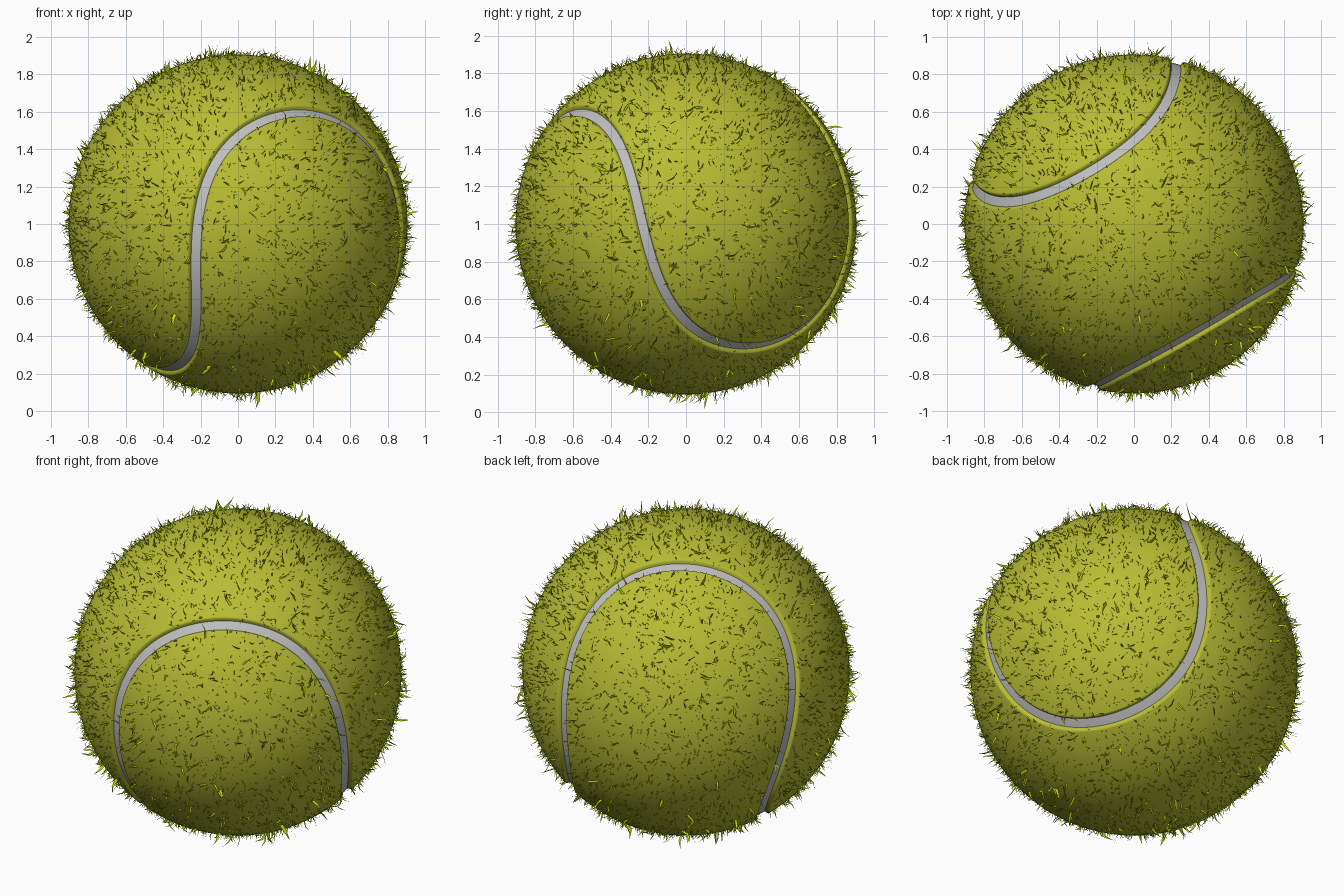
import bpy, bmesh, math, random
from mathutils import Vector, Matrix
from mathutils.kdtree import KDTree

if "Cube" in bpy.data.objects:
    bpy.data.objects.remove(bpy.data.objects["Cube"], do_unlink=True)

random.seed(7)
CENTRE = Vector((0, 0, 1))
BALL_R = 0.905
SEAM_R = 0.885
GROOVE_DEPTH = 0.04


def material(name, rgb):
    m = bpy.data.materials.new(name)
    m.use_nodes = True
    m.diffuse_color = (*rgb, 1)
    bsdf = m.node_tree.nodes["Principled BSDF"]
    bsdf.inputs["Base Color"].default_value = (*rgb, 1)
    bsdf.inputs["Roughness"].default_value = 0.9
    return m


def add_object(name, mesh, mat, smooth):
    mesh.materials.append(mat)
    for p in mesh.polygons:
        p.use_smooth = smooth
    ob = bpy.data.objects.new(name, mesh)
    ob.location = CENTRE
    bpy.context.collection.objects.link(ob)
    return ob


felt = material("felt yellow green", (0.475, 0.505, 0.034))
rubber = material("seam grey", (0.52, 0.52, 0.52))
fibre = material("fuzz green", (0.52, 0.70, 0.002))

# Orientation of the seam: spin, tilt, roll
TURN = (Matrix.Rotation(math.radians(-59), 3, 'Z')
        @ Matrix.Rotation(math.radians(12), 3, 'Y')
        @ Matrix.Rotation(math.radians(7), 3, 'X'))


def seam_point(u):
    """Closed two-lobed curve on the seam sphere, slightly squared off."""
    a, b, d = 0.7, 0.185, 0.028
    p = Vector((a * math.cos(u) - b * math.cos(3 * u) + d * math.cos(5 * u),
                a * math.sin(u) + b * math.sin(3 * u) + d * math.sin(5 * u),
                2.07 * math.sqrt(a * b) * math.cos(2 * u)))
    return TURN @ p.normalized() * SEAM_R


SAMPLES = 1600
tree = KDTree(SAMPLES)
for i in range(SAMPLES):
    tree.insert(seam_point(math.tau * i / SAMPLES), i)
tree.balance()


def seam_distance(direction):
    return tree.find(direction * SEAM_R)[2]


# Ball: sphere refined along the seam, then pressed in to form the groove
bm = bmesh.new()
bmesh.ops.create_icosphere(bm, subdivisions=6, radius=BALL_R)
near = [e for e in bm.edges
        if min(seam_distance(v.co.normalized()) for v in e.verts) < 0.06]
bmesh.ops.subdivide_edges(bm, edges=near, cuts=4, use_grid_fill=True)
bmesh.ops.triangulate(bm, faces=[f for f in bm.faces if len(f.verts) > 3])
for v in bm.verts:
    n = v.co.normalized()
    s = min(max((seam_distance(n) - 0.012) / 0.028, 0), 1)
    v.co = n * (BALL_R - GROOVE_DEPTH * (1 - s * s * (3 - 2 * s)))
mesh = bpy.data.meshes.new("ball")
bm.to_mesh(mesh)
bm.free()
add_object("ball", mesh, felt, True)

# Seam: ribbon swept along the groove
STEPS, HALF = 400, 0.031
bm = bmesh.new()
rows = []
for i in range(STEPS):
    u = math.tau * i / STEPS
    p = seam_point(u)
    side = p.cross(seam_point(u + 0.01) - seam_point(u - 0.01)).normalized()
    rows.append([bm.verts.new((p + side * HALF * k).normalized() * SEAM_R)
                 for k in (-1, 0, 1)])
for i in range(STEPS):
    r, q = rows[i], rows[(i + 1) % STEPS]
    for k in range(2):
        bm.faces.new((r[k], q[k], q[k + 1], r[k + 1]))
bm.normal_update()
if bm.faces[:][0].normal.dot(rows[0][0].co) < 0:
    bmesh.ops.reverse_faces(bm, faces=bm.faces[:])
mesh = bpy.data.meshes.new("seam")
bm.to_mesh(mesh)
bm.free()
add_object("seam", mesh, rubber, True)


# Fuzz: short bent blades leaning at random over the felt
def random_direction():
    return Vector([random.gauss(0, 1) for _ in range(3)]).normalized()


verts, faces = [], []
for _ in range(9500):
    n = random_direction()
    if seam_distance(n) < 0.032:
        continue
    length = 0.012 + 0.035 * random.random() + 0.065 * random.random() ** 8
    lean = random_direction()
    lean = (lean - n * lean.dot(n)) * random.uniform(0.2, 2)
    grow = (n + lean).normalized()
    across = grow.cross(random_direction()).normalized()
    width = length * random.uniform(0.03, 0.1)
    root = n * (BALL_R - 0.003)
    mid = root + grow * length * 0.5
    tip = mid + (grow + random_direction() * 0.6).normalized() * length * 0.5
    if tip.length > 0.995:
        tip = tip.normalized() * 0.995
    k = len(verts)
    verts += [root - across * width, root + across * width,
              mid + across * width * 0.8, mid - across * width * 0.8, tip]
    faces += [(k, k + 1, k + 2, k + 3), (k + 3, k + 2, k + 4)]
mesh = bpy.data.meshes.new("fuzz")
mesh.from_pydata(verts, [], faces)
add_object("fuzz", mesh, fibre, False)
